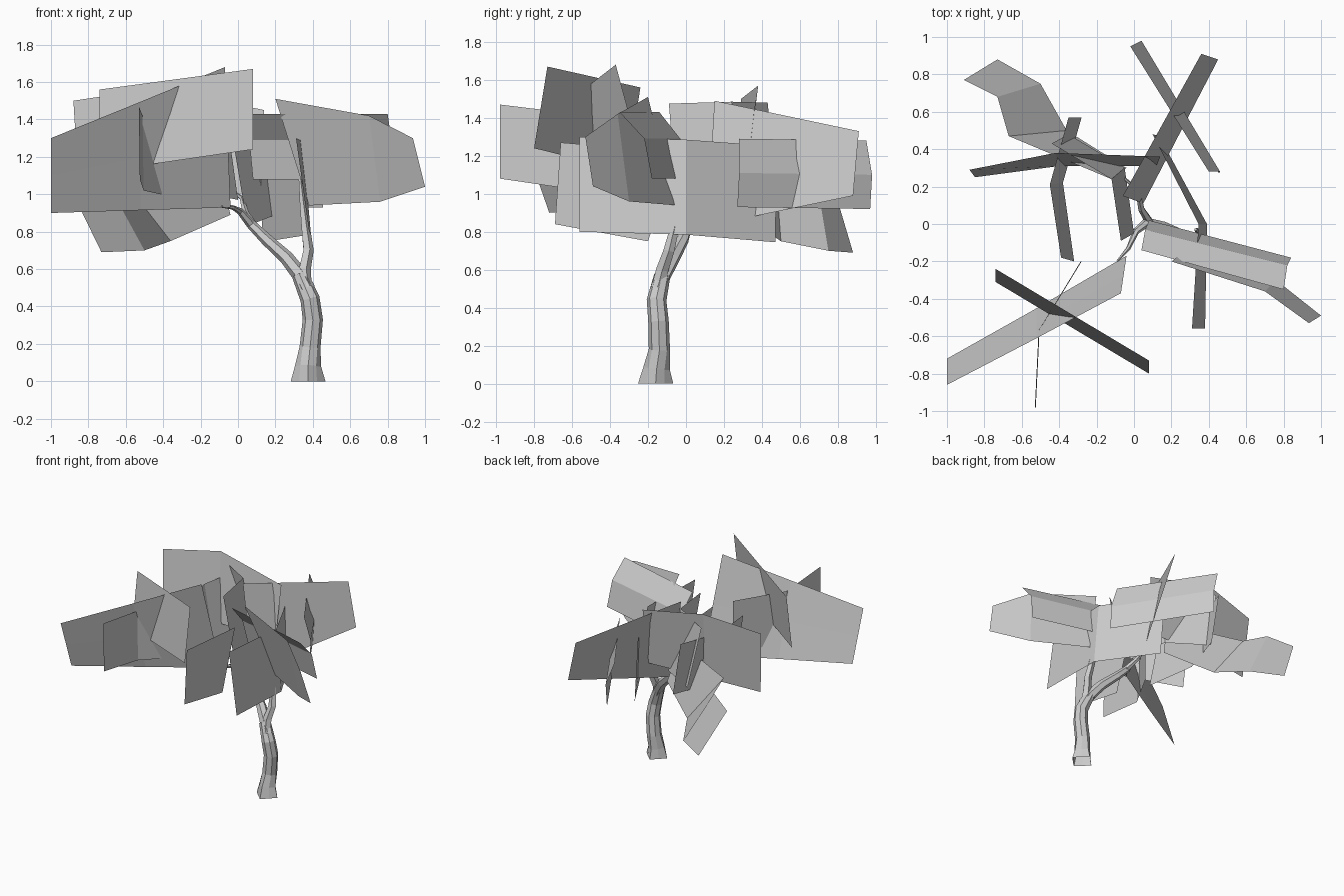
import bpy, bmesh, math
from mathutils import Vector


def make(name, verts, faces):
    me = bpy.data.meshes.new(name)
    me.from_pydata(verts, [], faces)
    ob = bpy.data.objects.new(name, me)
    bpy.context.collection.objects.link(ob)
    return ob


def card(name, *rows):
    """Leaf card: a sheet stretched between rows of points."""
    n = len(rows[0])
    verts = [p for r in rows for p in r]
    faces = [(r * n + c, r * n + c + 1, (r + 1) * n + c + 1, (r + 1) * n + c)
             for r in range(len(rows) - 1) for c in range(n - 1)]
    return make(name, verts, faces)


def limb(name, path, sides=6, flare=0.0):
    """Faceted tapering tube through (x, y, z, radius) stations."""
    pts = [Vector(p[:3]) for p in path]
    verts, faces = [], []
    for i, p in enumerate(pts):
        d = (pts[min(i + 1, len(pts) - 1)] - pts[max(i - 1, 0)]).normalized()
        if i == 0 and flare:
            d = Vector((0, 0, 1))
        u = Vector((0, 1, 0)).cross(d).normalized()
        v = d.cross(u)
        for k in range(sides):
            a = 2 * math.pi * k / sides
            r = path[i][3]
            if flare and i < 2:                      # root ridges
                r *= 1 + flare * (1 - i * 0.5) * (-1 if k % 2 else 1)
            verts.append(p + u * r * math.cos(a) + v * r * math.sin(a))
    for i in range(len(pts) - 1):
        for k in range(sides):
            j = (k + 1) % sides
            faces.append((i * sides + k, i * sides + j,
                          (i + 1) * sides + j, (i + 1) * sides + k))
    faces.append(tuple(range((len(pts) - 1) * sides, len(pts) * sides)))
    return make(name, verts, faces)


# trunk and boughs
limb("trunk", [(.375, -.16, 0, .08), (.375, -.155, .08, .065), (.385, -.14, .18, .056),
               (.40, -.145, .33, .054), (.385, -.155, .44, .052), (.33, -.125, .57, .043)],
     8, .16)
limb("left_bough", [(.37, -.15, .49, .045), (.33, -.12, .57, .042), (.26, -.07, .66, .038),
                    (.15, -.015, .76, .032), (.07, .01, .84, .026), (.01, -.04, .91, .018),
                    (-.03, -.13, .93, .012), (-.09, -.2, .935, .006)])
limb("right_bough", [(.36, -.15, .5, .035), (.355, -.125, .6, .034), (.375, -.09, .7, .03),
                     (.36, -.06, .82, .025), (.345, -.04, .95, .018), (.33, -.03, 1.1, .008)], 5)
limb("back_twig", [(.09, 0, .82, .024), (.04, .08, .9, .018),
                   (.02, .18, .98, .012), (-.08, .27, 1.05, .006)], 5)

# front-left foliage
card("leaf_front_left",
     [(-1, -.86, 1.3), (-.52, -.61, 1.495), (-.07, -.37, 1.68)],
     [(-1, -.79, 1.1), (-.52, -.53, 1.2), (-.055, -.27, 1.31)],
     [(-1, -.72, .9), (-.52, -.45, .915), (-.04, -.17, .93)])
card("leaf_front_cross",
     [(-.74, -.24, 1.56), (.08, -.73, 1.67)],
     [(-.74, -.31, 1.12), (.08, -.80, 1.24)])
card("leaf_front_bent",
     [(-.53, -.98, 1.47), (-.51, -.57, 1.42), (-.285, -.2, 1.42)],
     [(-.525, -.98, 1.08), (-.505, -.57, 1.02), (-.28, -.2, .97)])
card("leaf_front_middle",
     [(0, -.66, 1.27), (0, -.04, 1.22)],
     [(0, -.69, .84), (0, -.2, .75)])

# right foliage
card("leaf_right_tip",
     [(.2, -.2, 1.51), (.7, -.36, 1.42), (.935, -.53, 1.30)],
     [(.38, -.06, .94), (.76, -.3, .96), (1, -.49, 1.04)])
card("leaf_right_inner",
     [(.04, -.14, 1.43), (.80, -.35, 1.43)],
     [(.06, -.03, 1.29), (.82, -.22, 1.29)],
     [(.08, .02, 1.08), (.84, -.18, 1.08)])
card("leaf_right_long",
     [(.31, -.56, 1.30), (.345, 0, 1.285), (.1, .48, 1.25)],
     [(.38, -.56, .80), (.39, 0, .785), (.135, .47, .745)])

# back foliage
card("leaf_back_folded",
     [(-.02, .95, 1.28), (.40, .28, 1.29)],
     [(.04, .98, 1.10), (.46, .28, 1.11)],
     [(.035, .97, .92), (.455, .27, .93)])
card("leaf_back_cross",
     [(-.06, .15, 1.49), (.36, .91, 1.33)],
     [(.05, .11, .83), (.45, .88, .99)])

# left and rear-left foliage
card("leaf_left_droop",
     [(-.12, .24, 1.2), (-.67, .47, 1.15), (-.73, .68, 1.12), (-.91, .77, 1.06)],
     [(-.04, .30, .89), (-.36, .5, .75), (-.5, .75, .70), (-.73, .88, .69)])
card("leaf_left_wide",
     [(-.88, .29, 1.50), (-.42, .38, 1.57), (.14, .36, 1.45)],
     [(-.85, .25, 1.0), (-.40, .31, 1.02), (.12, .31, 1.0)])
card("leaf_left_hanging",
     [(-.35, .57, 1.38), (-.45, .21, 1.36), (-.39, -.18, 1.34)],
     [(-.28, .57, .95), (-.38, .22, .93), (-.32, -.2, .93)])
card("leaf_center_bent",
     [(-.44, .43, 1.48), (-.12, .24, 1.485), (-.07, -.09, 1.475)],
     [(-.35, .48, .99), (-.05, .3, .98), (0, -.05, .97)])
